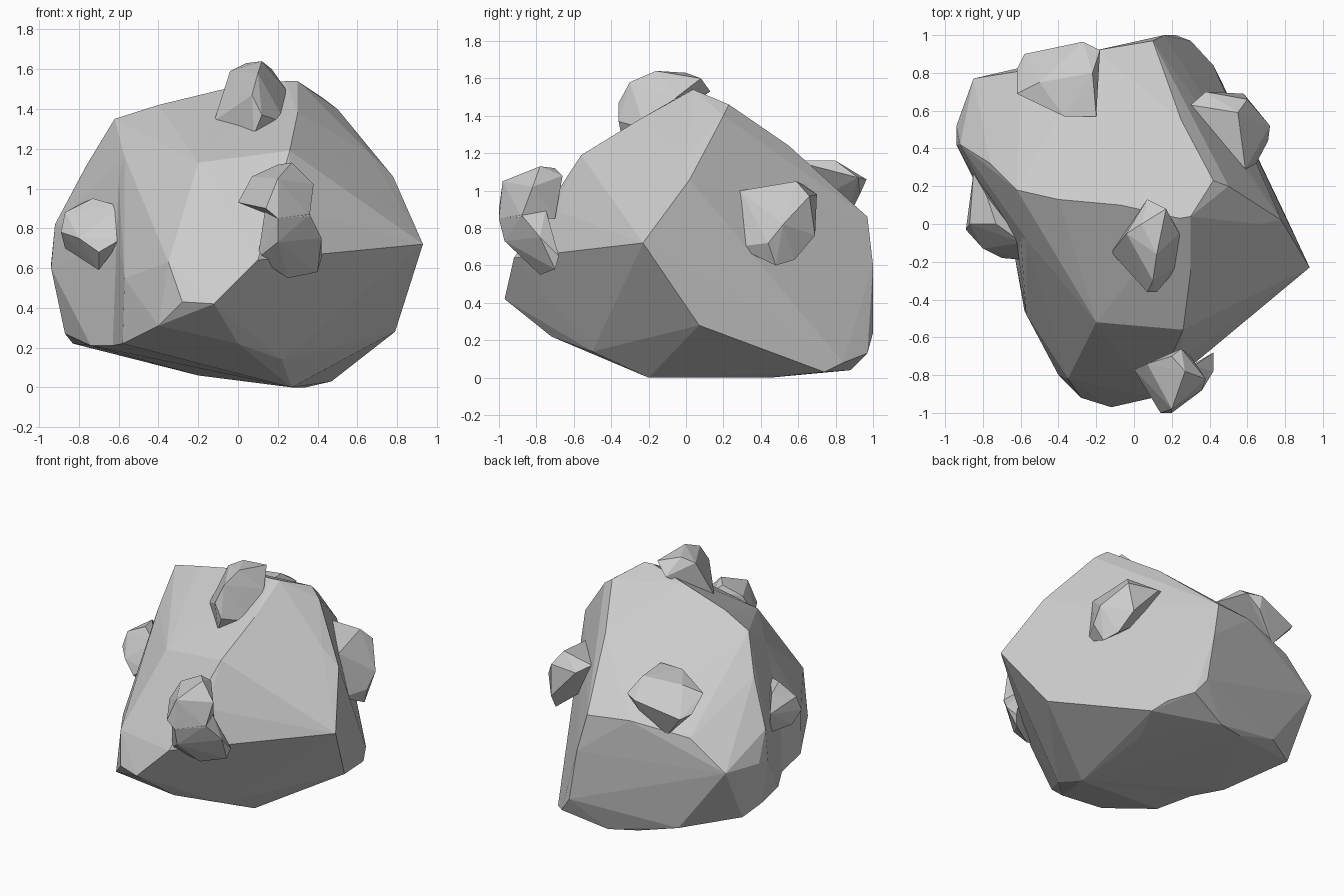
import bpy
import bmesh


def rock(name, *clusters):
    """Faceted stone: one convex hull per cluster of corner points."""
    mesh = bpy.data.meshes.new(name)
    bm = bmesh.new()
    for pts in clusters:
        verts = [bm.verts.new(p) for p in pts]
        res = bmesh.ops.convex_hull(bm, input=verts)
        spare = {v for key in ("geom_interior", "geom_unused") for v in res[key]
                 if isinstance(v, bmesh.types.BMVert)}
        bmesh.ops.delete(bm, geom=list(spare), context='VERTS')
    bmesh.ops.recalc_face_normals(bm, faces=bm.faces)
    bm.to_mesh(mesh)
    bm.free()
    ob = bpy.data.objects.new(name, mesh)
    bpy.context.collection.objects.link(ob)
    return ob


# Main boulder: corners shared by both halves (summit, right corner, inner left edge)
core = [(0.30, 0.04, 1.54), (0.24, 0.03, 1.54), (-0.07, 0.10, 1.50), (-0.40, 0.13, 1.42),
        (-0.62, 0.18, 1.35), (0.42, 0.23, 1.46), (0.50, 0.20, 1.40), (0.66, 0.00, 1.18),
        (0.78, 0.02, 1.06), (0.93, -0.23, 0.72), (0.79, 0.07, 0.28), (0.80, 0.03, 0.34),
        (0.27, -0.20, 0.0), (0.34, 0.45, 0.0), (-0.63, -0.18, 0.21), (-0.61, -0.18, 0.75),
        (-0.57, -0.08, 1.16)]
# Sloping back half
back = [(0.25, 0.55, 1.24), (-0.76, 0.32, 1.12), (-0.92, 0.42, 0.82), (-0.94, 0.42, 0.60),
        (-0.94, 0.52, 0.62), (-0.85, 0.77, 0.62), (-0.60, 0.81, 0.82), (-0.20, 0.92, 0.88),
        (0.10, 0.97, 0.86), (0.16, 1.00, 0.60), (-0.87, 0.40, 0.27), (-0.83, 0.55, 0.22),
        (-0.74, 0.02, 0.21), (-0.50, 0.80, 0.15), (-0.20, 0.82, 0.06), (0.00, 0.88, 0.04),
        (0.47, 0.74, 0.03), (0.42, 0.84, 0.08), (0.30, 0.97, 0.13), (0.22, 1.00, 0.24)]
# Front half
front = [(0.30, -0.25, 1.38), (0.26, -0.56, 1.19), (-0.20, -0.52, 1.13), (0.25, -0.71, 0.90),
         (0.10, -0.92, 0.64), (-0.35, -0.82, 0.63), (-0.57, -0.48, 0.55), (-0.12, -0.97, 0.42),
         (-0.28, -0.92, 0.43), (-0.40, -0.80, 0.31), (-0.58, -0.46, 0.22), (0.00, -0.72, 0.22),
         (0.22, -0.50, 0.14)]
rock("boulder", core + back, core + front)

# Small stones stuck to the boulder
rock("top_stone", [
    (0.07, 0.13, 1.53), (0.17, 0.08, 1.60), (0.24, -0.05, 1.50), (0.24, -0.22, 1.33),
    (0.12, -0.36, 1.37), (0.07, -0.36, 1.47), (0.10, -0.30, 1.58), (0.12, -0.16, 1.64),
    (0.04, 0.00, 1.63), (-0.04, -0.05, 1.59), (-0.12, -0.15, 1.34), (0.08, -0.34, 1.27)])

# Front stone has a narrow head above a wider base
rock("front_stone", [
    (0.00, -0.77, 0.93), (0.07, -0.74, 1.06), (0.20, -0.70, 1.12), (0.27, -0.78, 1.13),
    (0.38, -0.82, 1.02), (0.20, -0.98, 1.05), (0.14, -1.00, 0.90), (0.20, -1.00, 0.85),
    (0.12, -0.85, 0.90), (0.36, -0.88, 0.86), (0.25, -0.66, 1.08), (0.30, -0.70, 0.85)], [
    (0.14, -0.95, 0.92), (0.20, -1.00, 0.85), (0.36, -0.88, 0.87), (0.42, -0.78, 0.75),
    (0.42, -0.68, 0.65), (0.25, -0.78, 0.55), (0.40, -0.70, 0.58), (0.10, -0.88, 0.65),
    (0.20, -0.97, 0.73), (0.32, -0.75, 0.90)])

rock("left_stone", [
    (-0.85, 0.27, 0.85), (-0.78, 0.15, 0.93), (-0.73, 0.00, 0.95), (-0.59, -0.10, 0.91),
    (-0.58, -0.19, 0.75), (-0.70, -0.18, 0.68), (-0.80, -0.13, 0.75), (-0.89, -0.03, 0.78),
    (-0.87, 0.00, 0.88), (-0.87, 0.05, 0.70), (-0.70, -0.08, 0.59), (-0.80, 0.20, 0.68)])

rock("back_stone", [
    (-0.62, 0.82, 1.00), (-0.58, 0.90, 0.98), (-0.27, 0.965, 1.06), (-0.18, 0.92, 1.07),
    (-0.20, 0.57, 1.16), (-0.37, 0.57, 1.16), (-0.62, 0.69, 1.10), (-0.22, 0.80, 1.16),
    (-0.50, 0.75, 1.15), (-0.28, 0.93, 0.98), (-0.45, 0.85, 0.82), (-0.40, 0.60, 0.90)])

rock("right_stone", [
    (0.30, 0.63, 1.03), (0.38, 0.70, 0.98), (0.60, 0.66, 0.97), (0.72, 0.52, 0.82),
    (0.71, 0.44, 0.72), (0.62, 0.27, 0.70), (0.59, 0.29, 1.00), (0.55, 0.59, 1.05),
    (0.58, 0.69, 0.76), (0.62, 0.58, 0.63), (0.66, 0.48, 0.60), (0.40, 0.50, 0.80)])
